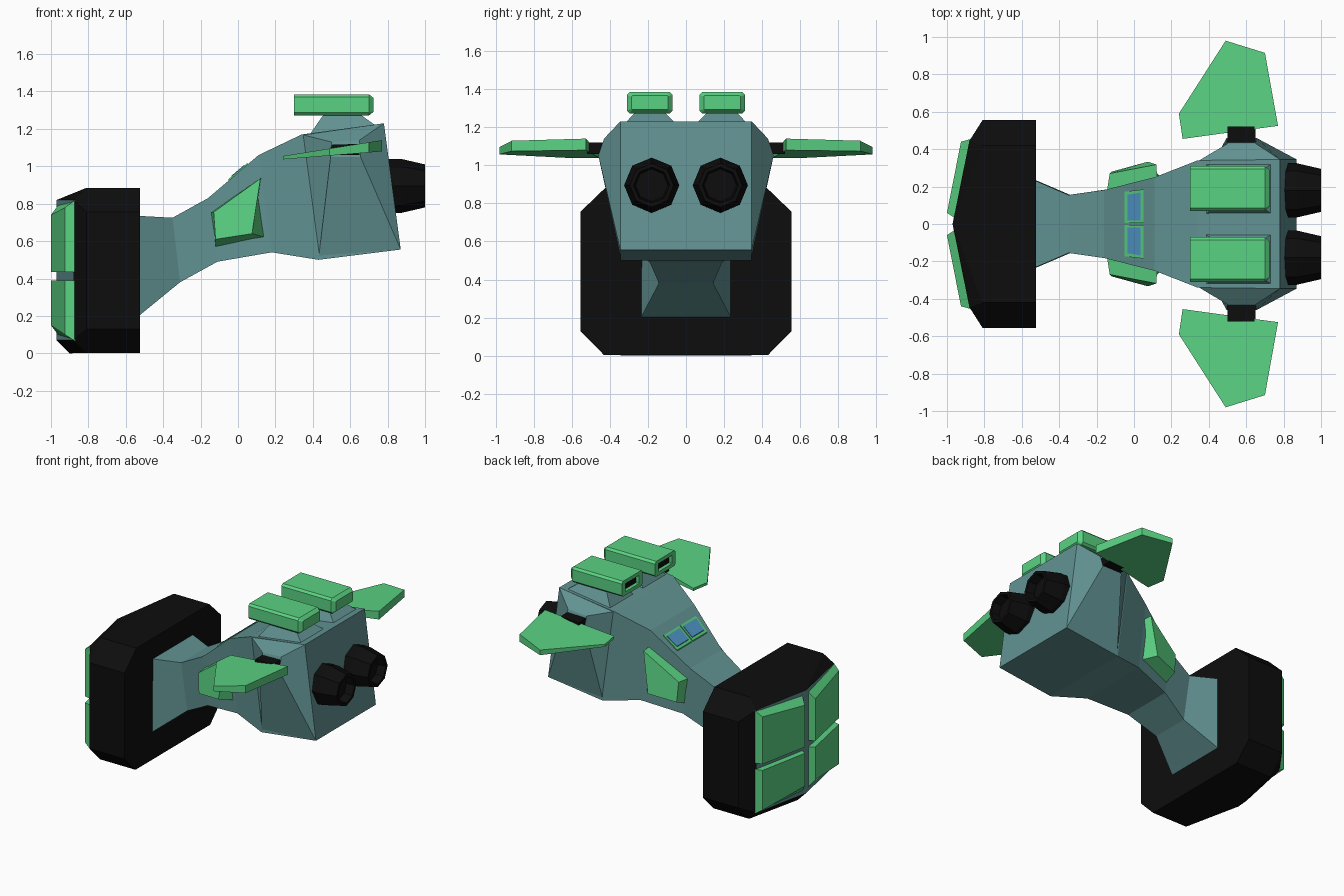
import bpy, bmesh, math

if "Cube" in bpy.data.objects:
    bpy.data.objects.remove(bpy.data.objects["Cube"])


def material(name, rgb):
    m = bpy.data.materials.new(name)
    m.diffuse_color = (*rgb, 1)
    m.use_nodes = True
    m.node_tree.nodes["Principled BSDF"].inputs["Base Color"].default_value = m.diffuse_color
    return m


TEAL = material("grey_teal", (0.122, 0.287, 0.287))
GREEN = material("bright_green", (0.102, 0.645, 0.223))
BLACK = material("black", (0.004, 0.004, 0.004))
BLUE = material("window_blue", (0.08, 0.305, 0.578))


def finish(name, bm, mats, mirror=False):
    bmesh.ops.recalc_face_normals(bm, faces=bm.faces[:])
    me = bpy.data.meshes.new(name)
    bm.to_mesh(me)
    bm.free()
    for m in mats:
        me.materials.append(m)
    ob = bpy.data.objects.new(name, me)
    bpy.context.collection.objects.link(ob)
    if mirror:
        mod = ob.modifiers.new("mirror", "MIRROR")
        mod.use_axis = (False, True, False)
        mod.use_mirror_merge = False
    return ob


def loft(name, rings, mats, mirror=False, end_mat=0):
    """Skin a list of equal-length point rings and cap both ends."""
    bm = bmesh.new()
    vs = [[bm.verts.new(p) for p in r] for r in rings]
    n = len(rings[0])
    for a, b in zip(vs, vs[1:]):
        for i in range(n):
            bm.faces.new((a[i], a[(i + 1) % n], b[(i + 1) % n], b[i]))
    bm.faces.new(vs[0])
    bm.faces.new(vs[-1]).material_index = end_mat
    return finish(name, bm, mats, mirror)


def hull(bm, points):
    vs = [bm.verts.new(p) for p in points]
    r = bmesh.ops.convex_hull(bm, input=vs)
    bmesh.ops.delete(bm, geom=r["geom_interior"], context="VERTS")
    bmesh.ops.dissolve_limit(bm, angle_limit=0.02, verts=bm.verts[:], edges=bm.edges[:])


def rect_x(x, y0, y1, z0, z1):
    return [(x, y0, z0), (x, y1, z0), (x, y1, z1), (x, y0, z1)]


def rect_z(z, x0, x1, y0, y1):
    return [(x0, y0, z), (x1, y0, z), (x1, y1, z), (x0, y1, z)]


# Hull: slanted sections (top x, top z, top half width, bottom x, z, half width)
sections = [(-0.57, 0.737, 0.25, -0.573, 0.165, 0.255),
            (-0.35, 0.725, 0.155, -0.31, 0.38, 0.142),
            (-0.16, 0.83, 0.182, -0.11, 0.49, 0.19),
            (0.11, 1.06, 0.25, 0.18, 0.54, 0.265),
            (0.34, 1.17, 0.34, 0.43, 0.50, 0.345),
            (0.78, 1.23, 0.345, 0.87, 0.555, 0.345)]
loft("hull", [[(tx, -tw, tz), (tx, tw, tz), (bx, bw, bz), (bx, -bw, bz)]
              for tx, tz, tw, bx, bz, bw in sections], [TEAL])

# Flared side shoulders carrying the wings
loft("wing_shoulder",
     [[(0.34, 0.335, 1.17), (0.78, 0.345, 1.23), (0.87, 0.345, 0.555), (0.43, 0.34, 0.50)],
      [(0.50, 0.43, 1.13), (0.65, 0.43, 1.14), (0.655, 0.46, 1.05), (0.495, 0.46, 1.05)]],
     [TEAL], mirror=True)
loft("wing_strut", [[(x, y, z) for x, z in ((0.5, 1.06), (0.65, 1.06), (0.65, 1.12), (0.5, 1.115))]
                    for y in (0.42, 0.52)], [BLACK], mirror=True)

# Wings: one outline, thicker towards the trailing edge
outline = [(0.26, 0.455), (0.24, 0.59), (0.49, 0.98), (0.70, 0.915), (0.77, 0.525)]
loft("wing", [[(x, y, z + (x - 0.24) * k) for x, y in outline]
              for z, k in ((1.037, 0.08), (1.055, 0.16))], [GREEN], mirror=True)

# Front block: chamfered octagon with a wedge-shaped teal face
bm = bmesh.new()
octagon = [(s * y, z) for s in (-1, 1)
           for y, z in ((0.43, 0.003), (0.555, 0.13), (0.555, 0.755), (0.42, 0.885))]
pts = [(x, y, z) for x in (-0.525, -0.81) for y, z in octagon]
pts += [(-0.88, s * 0.445, z) for s in (-1, 1) for z in (0.07, 0.82)]
pts += [(-0.97, 0, 0.07), (-0.97, 0, 0.82), (-0.90, 0, 0.0), (-0.82, 0, 0.885)]
hull(bm, pts)
bm.normal_update()
for f in bm.faces:
    if f.normal.x < -0.95:
        f.material_index = 1
finish("front_block", bm, [BLACK, TEAL])

# Four chamfered green plates on the wedge face
for name, zs in (("lower", (0.065, 0.09, 0.10, 0.15, 0.39)),
                 ("upper", (0.82, 0.80, 0.78, 0.74, 0.435))):
    base_out, base_in, face_out, face_in, mid = zs
    loft("front_plate_" + name,
         [[(-0.87, 0.455, base_out), (-0.955, 0.03, base_in),
           (-0.955, 0.03, mid), (-0.87, 0.455, mid)],
          [(-0.925, 0.44, face_out), (-1.0, 0.06, face_in),
           (-1.0, 0.06, mid), (-0.925, 0.44, mid)]], [GREEN], mirror=True)

# Side plates on the neck
loft("side_plate",
     [[(-0.15, 0.14, 0.75), (0.125, 0.20, 0.94), (0.165, 0.22, 0.615), (-0.12, 0.14, 0.55)],
      [(-0.13, 0.27, 0.755), (0.12, 0.318, 0.935), (0.075, 0.333, 0.64), (-0.12, 0.28, 0.61)]],
     [GREEN], mirror=True)


# Cockpit windows lying on the sloping roof
def roof(x, lift):
    return 0.83 + 0.852 * (x + 0.16) + lift


for name, x0, x1, y0, y1, lift, mat in (
        ("window_frame", -0.05, 0.05, 0.006, 0.185, 0.008, GREEN),
        ("window_glass", -0.036, 0.036, 0.02, 0.168, 0.013, BLUE)):
    loft(name, [[(x0, y0, roof(x0, h)), (x1, y0, roof(x1, h)),
                 (x1, y1, roof(x1, h)), (x0, y1 - 0.012, roof(x0, h))]
                for h in (lift - 0.009, lift)], [mat], mirror=True)


# Roof pods with an open dark mouth, on tapered pedestals
def pod_ring(x, dy, dz, c=0.015):
    y0, y1, z0, z1 = 0.07 + dy, 0.31 - dy, 1.272 + dz, 1.385 - dz
    return [(x, y0 + c, z0), (x, y1 - c, z0), (x, y1, z0 + c), (x, y1, z1 - c),
            (x, y1 - c, z1), (x, y0 + c, z1), (x, y0, z1 - c), (x, y0, z0 + c)]


loft("roof_pod", [pod_ring(0.725, 0.024, 0.02, 0.004), pod_ring(0.70, 0, 0),
                  pod_ring(0.30, 0, 0), pod_ring(0.30, 0.04, 0.027, 0.004),
                  pod_ring(0.325, 0.04, 0.027, 0.004)], [GREEN, BLACK], mirror=True, end_mat=1)
loft("pod_pedestal",
     [[(0.38, 0.05, 1.165), (0.74, 0.05, 1.215), (0.74, 0.325, 1.215), (0.38, 0.325, 1.165)],
      rect_z(1.28, 0.46, 0.65, 0.115, 0.265)], [TEAL], mirror=True)

# Eight-sided engine nozzles with a recessed end
loft("engine_nozzle",
     [[(x, 0.18 + r * math.sin(i * math.pi / 4), 0.895 + r * math.cos(i * math.pi / 4))
       for i in range(8)]
      for x, r in ((0.78, 0.145), (0.87, 0.145), (1.0, 0.115), (1.0, 0.095), (0.94, 0.085))],
     [BLACK], mirror=True)
